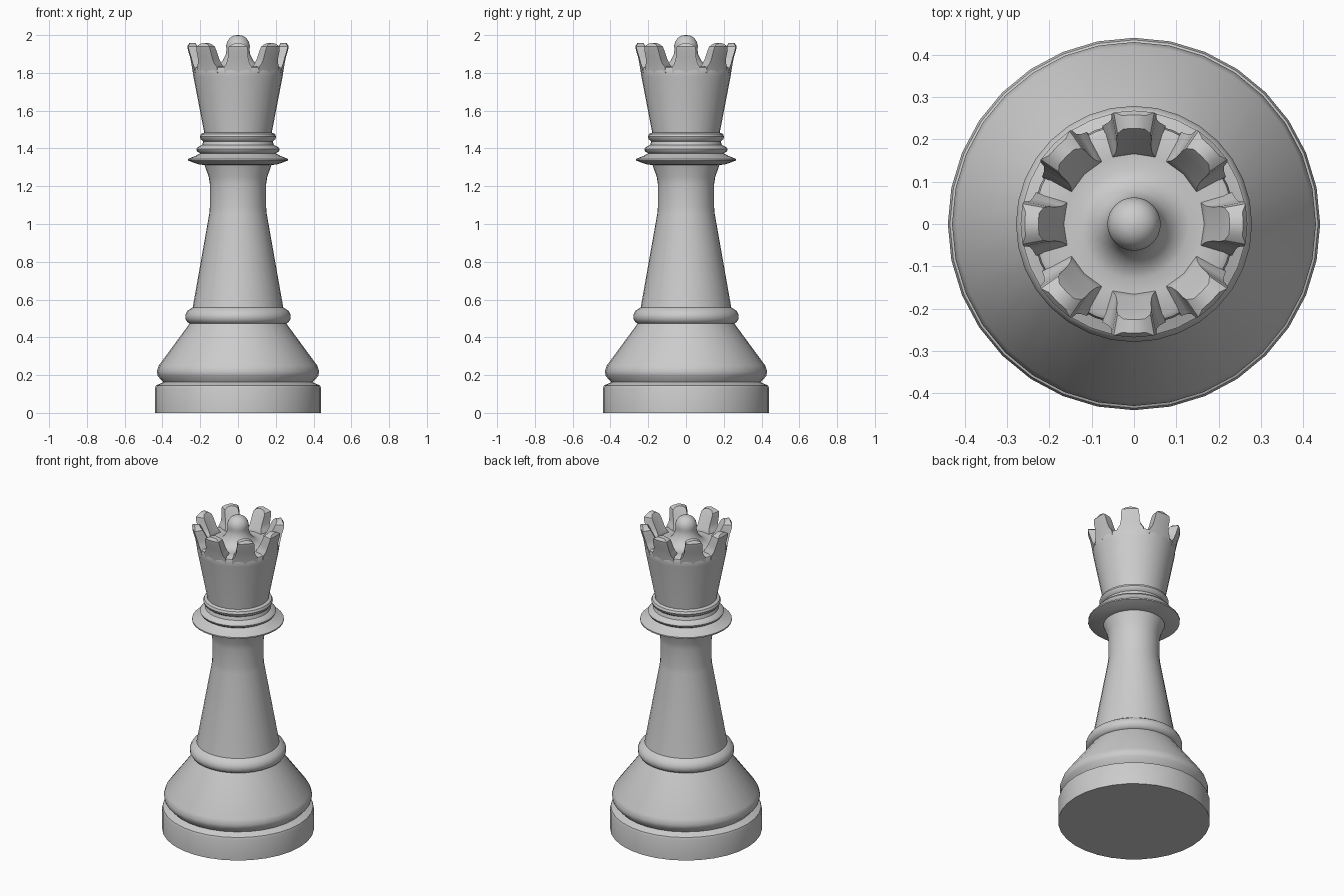
import bpy, bmesh
from math import sin, cos, pi

SIDES = 32


def finish(name, bm, angle):
    bmesh.ops.recalc_face_normals(bm, faces=bm.faces[:])
    mesh = bpy.data.meshes.new(name)
    bm.to_mesh(mesh)
    bm.free()
    obj = bpy.data.objects.new(name, mesh)
    bpy.context.collection.objects.link(obj)
    bpy.ops.object.select_all(action='DESELECT')
    obj.select_set(True)
    bpy.context.view_layer.objects.active = obj
    bpy.ops.object.shade_smooth_by_angle(angle=angle)
    return obj


def lathe(name, profile, angle=0.7):
    """Revolve (radius, z) points around z; close both ends."""
    bm = bmesh.new()
    rings = [[bm.verts.new((r * sin(2 * pi * i / SIDES), r * cos(2 * pi * i / SIDES), z))
              for i in range(SIDES)] for r, z in profile]
    for a, b in zip(rings, rings[1:]):
        for i in range(SIDES):
            j = (i + 1) % SIDES
            bm.faces.new((a[i], a[j], b[j], b[i]))
    bm.faces.new(rings[0])
    bm.faces.new(rings[-1])
    return finish(name, bm, angle)


# Base plinth
lathe("base", [(0.44, 0), (0.44, 0.13), (0.435, 0.145), (0.40, 0.16), (0.38, 0.17)])

# Flared skirt above the groove
lathe("skirt", [(0.38, 0.14), (0.395, 0.162), (0.425, 0.195), (0.43, 0.22),
                (0.42, 0.25), (0.262, 0.465), (0.25, 0.485)])

# Bead between skirt and stem
lathe("stem_bead", [(0.25, 0.47), (0.268, 0.48), (0.279, 0.498), (0.279, 0.518),
                    (0.268, 0.54), (0.245, 0.555), (0.23, 0.565)])

# Tapered stem
lathe("stem", [(0.243, 0.54), (0.234, 0.59), (0.152, 1.055), (0.149, 1.09), (0.149, 1.21),
               (0.155, 1.25), (0.18, 1.32)])

# Collar disc with two stacked rings
lathe("collar", [(0.17, 1.312), (0.205, 1.315), (0.266, 1.336), (0.266, 1.344),
                 (0.222, 1.362), (0.20, 1.374), (0.216, 1.384), (0.221, 1.396),
                 (0.212, 1.408), (0.19, 1.418), (0.184, 1.438), (0.197, 1.448),
                 (0.202, 1.462), (0.196, 1.476), (0.175, 1.486)])

# Crown body with hollow top, rising to the central knob
lathe("crown", [(0.178, 1.46), (0.18, 1.49), (0.236, 1.78), (0.24, 1.81), (0.236, 1.828),
                (0.225, 1.834), (0.165, 1.832), (0.13, 1.832), (0.105, 1.842), (0.08, 1.866),
                (0.064, 1.90), (0.061, 1.925), (0.063, 1.94), (0.058, 1.964),
                (0.044, 1.985), (0.024, 1.997), (0.004, 2.0)], 0.8)

# Crown prongs: (z, inner radius, outer radius, half angle), lofted upward
levels = [(1.80, 0.165, 0.239, 0.32), (1.832, 0.166, 0.244, 0.31), (1.85, 0.174, 0.247, 0.25),
          (1.88, 0.188, 0.253, 0.215), (1.92, 0.207, 0.265, 0.2), (1.94, 0.217, 0.268, 0.18),
          (1.953, 0.226, 0.258, 0.11)]
bm = bmesh.new()
for k in range(8):
    centre = k * pi / 4
    loops = []
    for z, inner, outer, half in levels:
        loop = []
        for r, t in ((inner, -1), (inner, 0), (inner, 1), (outer, 1), (outer, 0), (outer, -1)):
            a = centre + t * half
            lift = 0.006 if z > 1.95 and t == 0 else 0
            loop.append(bm.verts.new((r * cos(a), r * sin(a), z + lift)))
        loops.append(loop)
    for a, b in zip(loops, loops[1:]):
        for i in range(6):
            j = (i + 1) % 6
            bm.faces.new((a[i], a[j], b[j], b[i]))
    top = loops[-1]
    bm.faces.new((top[0], top[1], top[4], top[5]))
    bm.faces.new((top[1], top[2], top[3], top[4]))
    bm.faces.new(loops[0])
finish("crown_prongs", bm, 0.6)
